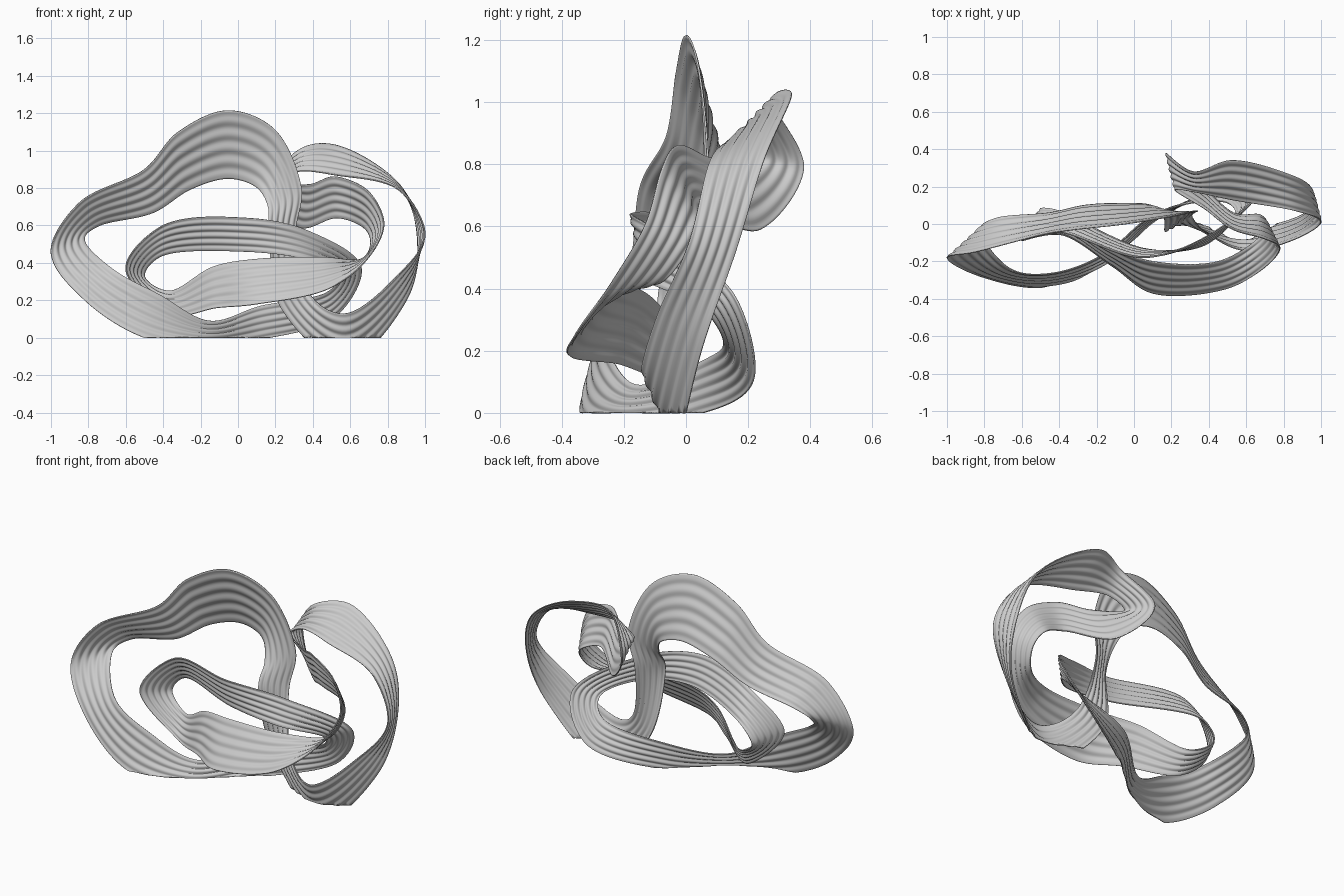
import bpy, bmesh, math
from mathutils import Vector

if "Cube" in bpy.data.objects:
    bpy.data.objects.remove(bpy.data.objects["Cube"])

# Ribbon stations: outer edge (x, y, z), inner edge (x, y, z)
tall_arch = [
    (-1.0, -.18, .47, -.82, -.04, .52), (-.85, -.15, .72, -.74, .03, .60),
    (-.5, -.06, .90, -.45, .06, .67), (-.32, -.03, 1.10, -.26, .10, .79),
    (-.05, 0, 1.215, -.06, .11, .85), (.20, .04, 1.11, .09, .10, .81),
    (.34, .07, .80, .16, .03, .70), (.31, .05, .57, .165, -.04, .57),
]
right_loop = [
    (.38, -.04, .24, .23, .02, .16), (.58, -.14, .13, .57, -.03, -.13),
    (.84, -.09, .32, .90, .05, .20), (1.0, .01, .55, .96, .16, .52),
    (.86, .07, .79, .87, .25, .81), (.52, .13, .87, .52, .34, 1.03),
    (.33, .17, .89, .32, .28, 1.0), (.22, .18, .83, .17, .38, .79),
    (.38, .08, .82, .33, .24, .59), (.53, -.03, .86, .53, .06, .64),
    (.70, -.08, .78, .67, .05, .59), (.78, -.13, .61, .71, .0, .51),
]
inner_loop = [
    (.69, -.24, .42, .66, -.08, .42), (.48, -.35, .26, .45, -.20, .43),
    (.10, -.37, .18, .10, -.20, .42), (-.11, -.23, .16, -.13, -.12, .38),
    (-.38, -.06, .13, -.36, .02, .25), (-.60, -.09, .37, -.50, .08, .33),
    (-.42, -.04, .59, -.40, .07, .44), (.05, -.18, .64, .05, -.13, .46),
    (.38, -.07, .57, .36, -.12, .42), (.66, .16, .37, .54, .05, .34),
    (.53, .22, .12, .47, .12, .24), (.12, .02, -.01, .12, .06, .17),
    (-.17, -.25, -.03, -.16, -.16, .09), (-.5, -.34, 0, -.42, -.26, .23),
    (-.82, -.28, .2, -.66, -.24, .36),
]
P = [Vector(p) for p in tall_arch + right_loop + inner_loop]
N, STEPS, ACROSS, RIDGES, DEPTH = len(P), 14, 40, 5, .004


def spline(i, u):
    """Closed centripetal spline through the stations."""
    p = [P[(i + k - 1) % N] for k in range(4)]
    t = [0]
    for k in range(3):
        t.append(t[-1] + math.sqrt((p[k + 1] - p[k]).length))
    s = t[1] + (t[2] - t[1]) * u

    def mix(a, b, ta, tb):
        return a * ((tb - s) / (tb - ta)) + b * ((s - ta) / (tb - ta))
    a = [mix(p[k], p[k + 1], t[k], t[k + 1]) for k in range(3)]
    b = [mix(a[k], a[k + 1], t[k], t[k + 2]) for k in range(2)]
    return mix(b[0], b[1], t[1], t[2])


rows = [spline(i, k / STEPS) for i in range(N) for k in range(STEPS)]
edges = [(Vector(r[:3]), Vector(r[3:])) for r in rows]
M = len(edges)

# Corrugated ribbon surface
bm = bmesh.new()
grid = []
for j, (a, b) in enumerate(edges):
    a0, b0 = edges[j - 1]
    a1, b1 = edges[(j + 1) % M]
    line = []
    for c in range(ACROSS + 1):
        v = c / ACROSS
        along = a1.lerp(b1, v) - a0.lerp(b0, v)
        n = along.cross(b - a).normalized()
        wave = DEPTH * math.sin(2 * math.pi * RIDGES * v) * min(1, 8 * v, 8 * (1 - v))
        line.append(bm.verts.new(a.lerp(b, v) + n * wave))
    grid.append(line)
for j in range(M):
    r, q = grid[j], grid[(j + 1) % M]
    for c in range(ACROSS):
        bm.faces.new((r[c], r[c + 1], q[c + 1], q[c]))

# Flat cut where the ribbon rests on the ground
bmesh.ops.bisect_plane(bm, geom=bm.verts[:] + bm.edges[:] + bm.faces[:],
                       plane_co=(0, 0, 0), plane_no=(0, 0, -1), clear_outer=True)
for f in bm.faces:
    f.smooth = True
me = bpy.data.meshes.new("ribbon_loop")
bm.to_mesh(me)
bm.free()
ob = bpy.data.objects.new("ribbon_loop", me)
bpy.context.collection.objects.link(ob)
mod = ob.modifiers.new("thickness", 'SOLIDIFY')
mod.thickness = .006
mod.offset = 0
